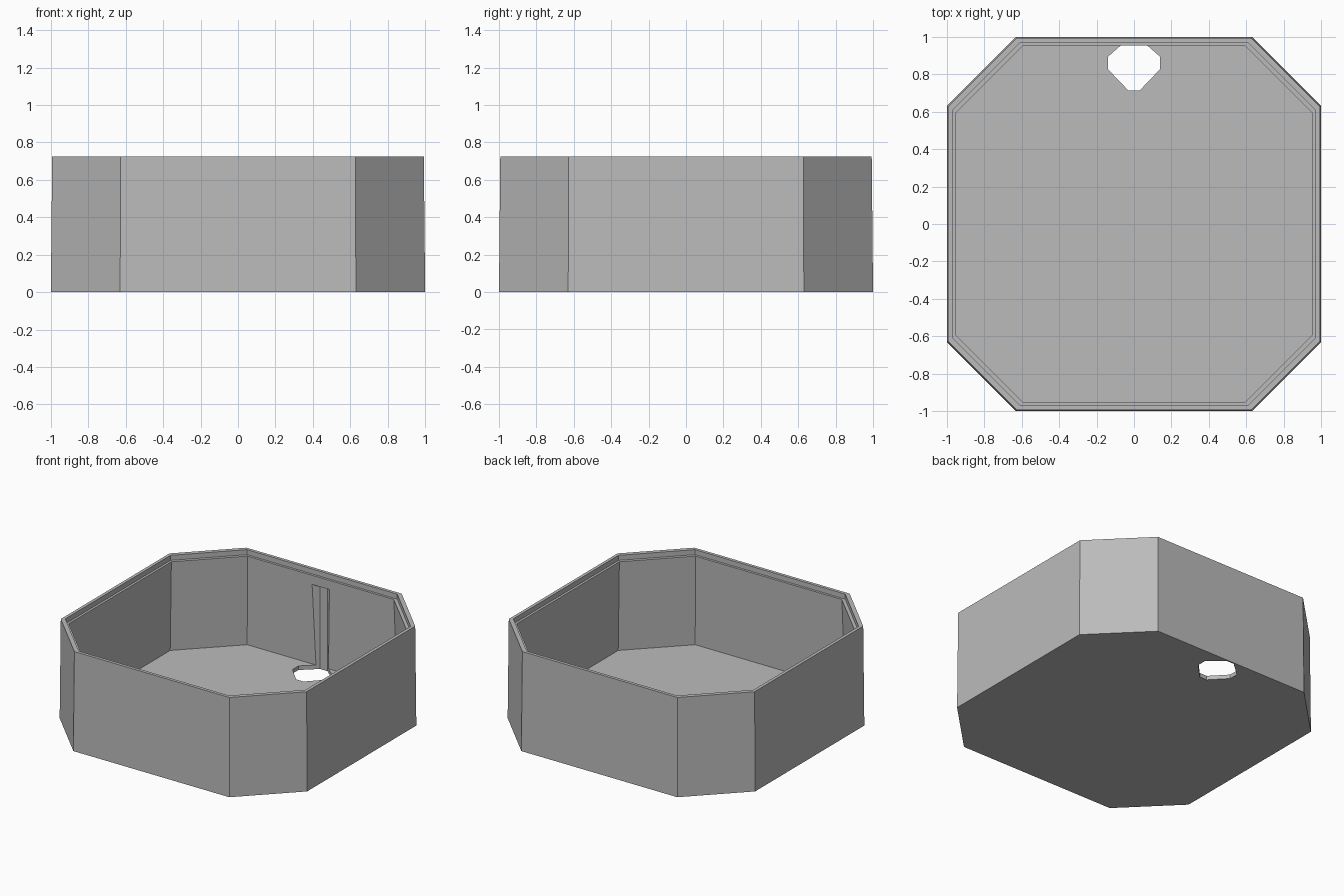
import bpy, bmesh

if "Cube" in bpy.data.objects:
    bpy.data.objects.remove(bpy.data.objects["Cube"])

grey = bpy.data.materials.new("plain grey")
grey.diffuse_color = (0.5, 0.5, 0.5, 1)
grey.use_nodes = True
grey.node_tree.nodes["Principled BSDF"].inputs["Base Color"].default_value = grey.diffuse_color


def loft(name, rings, mat):
    """Closed solid through a stack of matching rings, capped at both ends."""
    bm = bmesh.new()
    loops = [[bm.verts.new(p) for p in ring] for ring in rings]
    for a, b in zip(loops, loops[1:]):
        for i in range(len(a)):
            j = (i + 1) % len(a)
            bm.faces.new((a[i], a[j], b[j], b[i]))
    bm.faces.new(loops[0][::-1])
    bm.faces.new(loops[-1])
    bmesh.ops.recalc_face_normals(bm, faces=bm.faces)
    me = bpy.data.meshes.new(name)
    bm.to_mesh(me)
    bm.free()
    me.materials.append(mat)
    ob = bpy.data.objects.new(name, me)
    bpy.context.collection.objects.link(ob)
    return ob


def octagon(r, c, z):
    """Square of half width r with its corners cut off at c."""
    return [(x, y, z) for x, y in ((c, -r), (r, -c), (r, c), (c, r),
                                   (-c, r), (-r, c), (-r, -c), (-c, -r))]


# Tray: drafted outer wall, rim, stepped ledge, inner wall, floor
tray = loft("tray", [
    octagon(1.0, 0.63, 0.0),
    octagon(0.993, 0.627, 0.725),
    octagon(0.97, 0.607, 0.725),
    octagon(0.97, 0.607, 0.688),
    octagon(0.953, 0.592, 0.688),
    octagon(0.972, 0.606, 0.03),
], grey)

# Drain hole through the floor, running up the back wall as a shallow groove
half = [(0.03, 0.713), (0.138, 0.826), (0.138, 0.895), (0.03, 0.99)]
outline = half + [(-x, y) for x, y in reversed(half)]
cutter = loft("hole_cutter", [[(x, y, z) for x, y in outline]
                              for z in (-0.1, 0.62)], grey)
cutter.hide_render = True
cutter.hide_viewport = True

cut = tray.modifiers.new("drain hole", 'BOOLEAN')
cut.operation = 'DIFFERENCE'
cut.solver = 'EXACT'
cut.object = cutter
